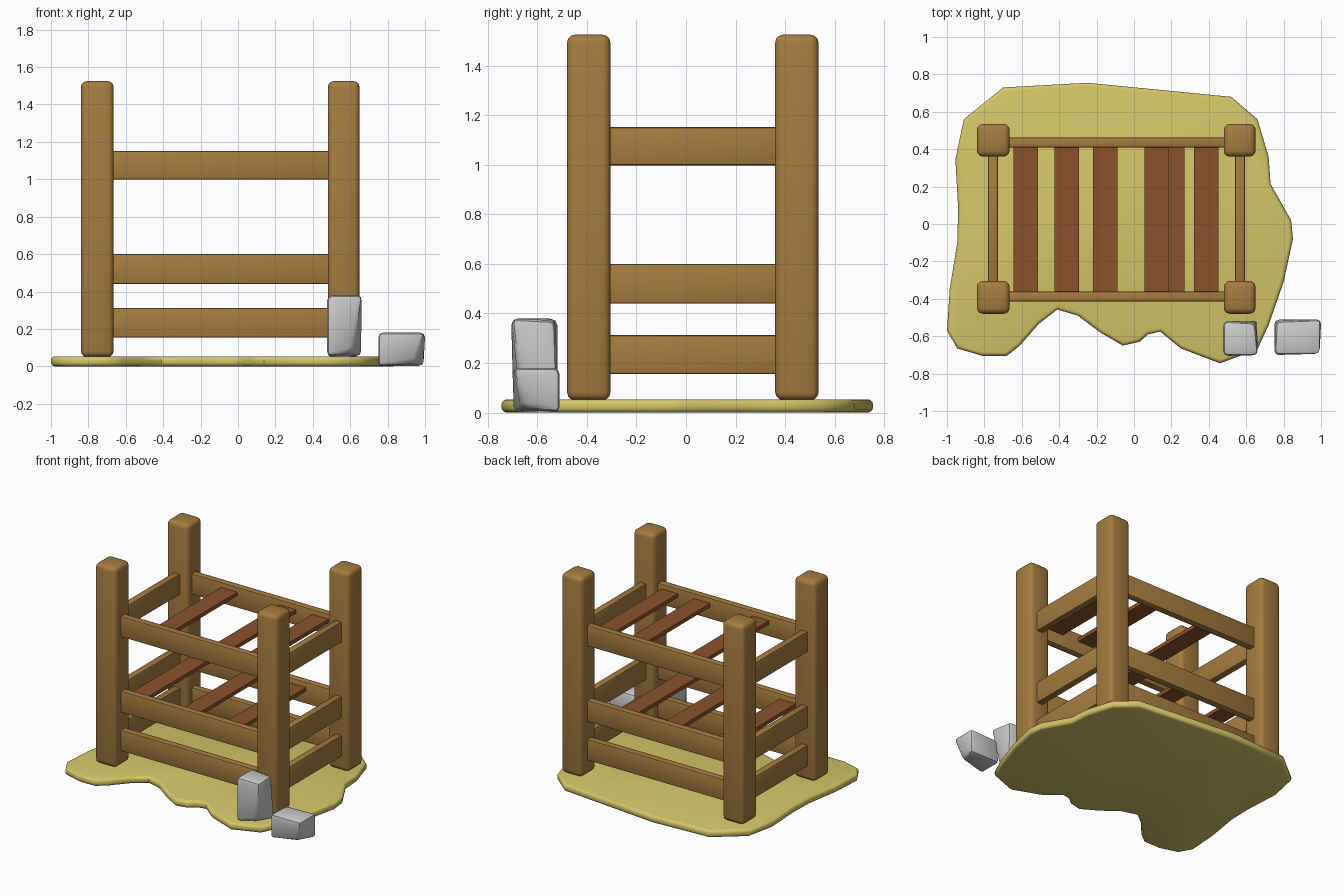
import bpy, bmesh, math
from mathutils import Vector

if "Cube" in bpy.data.objects:
    bpy.data.objects.remove(bpy.data.objects["Cube"])


def material(name, rgb):
    m = bpy.data.materials.new(name)
    m.diffuse_color = (*rgb, 1)
    m.use_nodes = True
    m.node_tree.nodes["Principled BSDF"].inputs["Base Color"].default_value = m.diffuse_color
    return m


WOOD = material("wood", (0.38, 0.20, 0.05))
PLANK = material("dark_wood", (0.26, 0.085, 0.025))
STRAW = material("straw", (0.66, 0.57, 0.14))


def finish(name, bm, mat, angle=40):
    bmesh.ops.recalc_face_normals(bm, faces=bm.faces)
    me = bpy.data.meshes.new(name)
    bm.to_mesh(me)
    bm.free()
    ob = bpy.data.objects.new(name, me)
    bpy.context.collection.objects.link(ob)
    if mat:
        me.materials.append(mat)
    bpy.ops.object.select_all(action='DESELECT')
    ob.select_set(True)
    bpy.context.view_layer.objects.active = ob
    bpy.ops.object.shade_smooth_by_angle(angle=math.radians(angle))
    return ob


def box(name, x, y, z, mat=None, bevel=0.0, segments=3, chips=(), angle=40):
    """Bevelled box from (min, max) ranges; chips are (corner signs, offset)."""
    bm = bmesh.new()
    bmesh.ops.create_cube(bm, size=2)
    for v in bm.verts:
        signs = tuple(round(c) for c in v.co)
        v.co = Vector([(r[0] + r[1]) / 2 + s * (r[1] - r[0]) / 2
                       for r, s in zip((x, y, z), signs)])
        for corner, offset in chips:
            if signs == corner:
                v.co += Vector(offset)
    if bevel:
        bmesh.ops.bevel(bm, geom=bm.edges[:], offset=bevel, segments=segments,
                        profile=0.5, affect='EDGES', clamp_overlap=True)
    return finish(name, bm, mat, angle)


# Irregular straw bed
outline = [(-.70, .73), (-.25, .755), (.52, .68), (.66, .56), (.72, .36), (.73, .215),
           (.84, .02), (.85, -.08), (.80, -.31), (.72, -.54), (.66, -.67), (.46, -.745),
           (.25, -.665), (.14, -.575), (.075, -.59), (.03, -.63), (-.06, -.65),
           (-.18, -.58), (-.30, -.49), (-.41, -.457), (-.51, -.535), (-.61, -.65),
           (-.68, -.705), (-.81, -.705), (-.945, -.665), (-1, -.57), (-.985, -.345),
           (-.945, -.10), (-.94, .08), (-.955, .345), (-.91, .56)]
bm = bmesh.new()
base = bm.faces.new([bm.verts.new((x, y, 0)) for x, y in outline])
top = bmesh.ops.extrude_face_region(bm, geom=[base], use_keep_orig=True)["geom"]
bmesh.ops.translate(bm, vec=(0, 0, 0.053), verts=[g for g in top if isinstance(g, bmesh.types.BMVert)])
bmesh.ops.recalc_face_normals(bm, faces=bm.faces)
rims = [e for e in bm.edges if abs(e.verts[0].co.z - e.verts[1].co.z) < 0.001]
bmesh.ops.bevel(bm, geom=rims, offset=0.02, segments=3, profile=0.5, affect='EDGES')
finish("straw_bed", bm, STRAW, 50)

# Corner posts
post_x = {"left": (-0.84, -0.665), "right": (0.48, 0.65)}
post_y = {"front": (-0.48, -0.305), "back": (0.36, 0.535)}
for side, x in post_x.items():
    for end, y in post_y.items():
        box(f"{end}_{side}_post", x, y, (0.05, 1.525), WOOD, 0.032)

# Three rails on each side
levels = {"lower": (0.155, 0.312), "middle": (0.44, 0.60), "upper": (0.998, 1.152)}
for level, z in levels.items():
    for end, y in {"front": (-0.414, -0.361), "back": (0.41, 0.463)}.items():
        box(f"{level}_{end}_rail", (-0.675, 0.49), y, z, WOOD, 0.009, 2)
    for side, x in {"left": (-0.78, -0.727), "right": (0.54, 0.593)}.items():
        box(f"{level}_{side}_rail", x, (-0.315, 0.37), z, WOOD, 0.009, 2)

# Two shelves of loose slats
shelves = {"upper": (1.116, (-0.425, 0.055, 0.32)), "lower": (0.562, (-0.645, -0.22, 0.137))}
for shelf, (z, starts) in shelves.items():
    for i, x in enumerate(starts):
        box(f"{shelf}_slat_{i + 1}", (x, x + 0.132), (-0.363, 0.412), (z - 0.028, z), PLANK)

# Two chipped stones
box("tall_stone", (0.477, 0.668), (-0.705, -0.518), (0.05, 0.38), None, 0.026, 2,
    [((1, -1, -1), (-0.05, 0.04, 0.03)), ((1, 1, 1), (-0.02, -0.01, -0.01))], 30)
box("small_stone", (0.75, 1.0), (-0.70, -0.51), (0.0, 0.18), None, 0.024, 2,
    [((1, -1, -1), (-0.05, 0.04, 0.02)), ((-1, 1, 1), (0.01, -0.01, 0.0))], 30)
